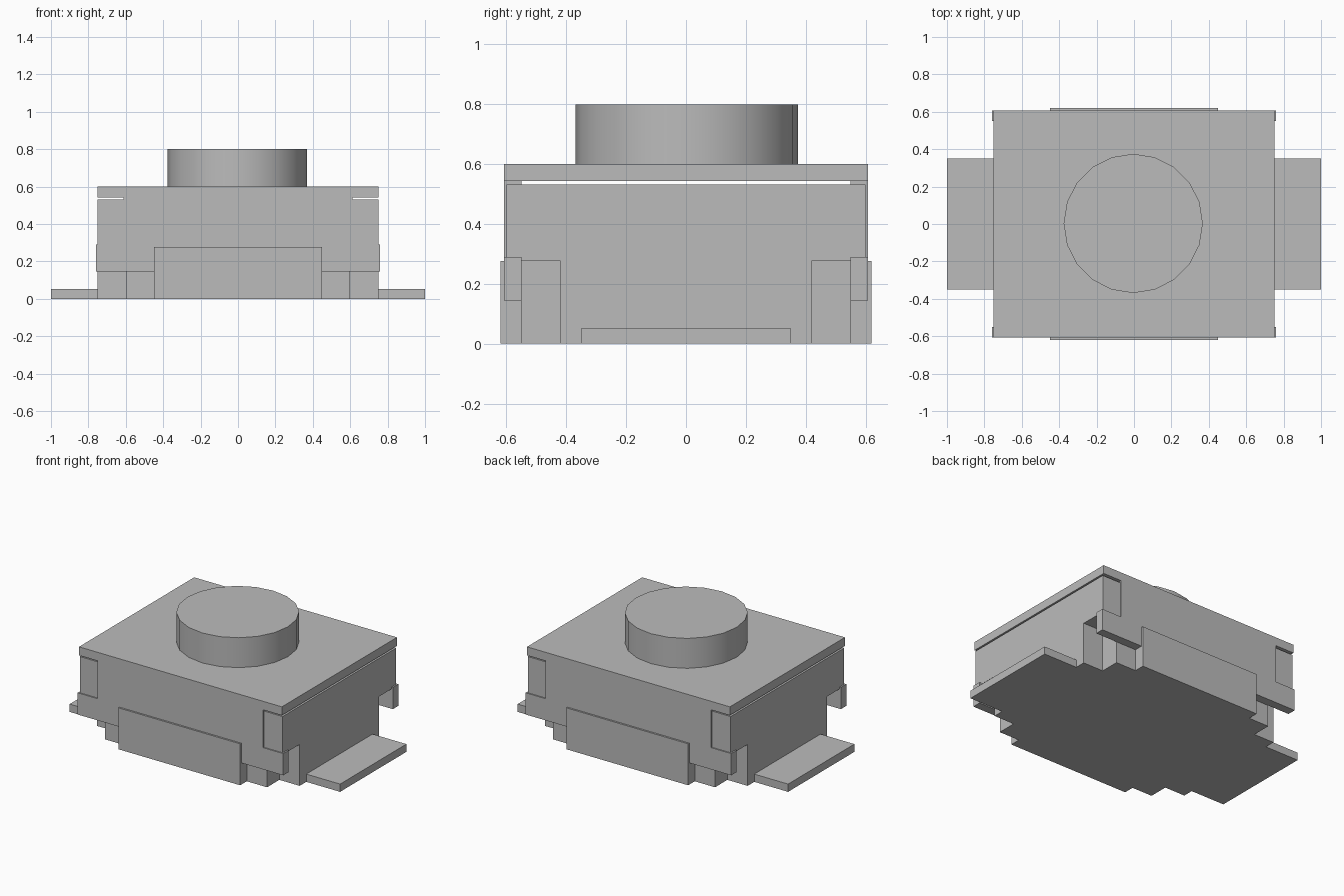
import bpy
import bmesh
from math import radians

cube = bpy.data.objects.get("Cube")
if cube:
    bpy.data.objects.remove(cube, do_unlink=True)

grey = bpy.data.materials.new("plain grey")
grey.use_nodes = True
colour = (0.5, 0.5, 0.5, 1)
grey.diffuse_color = colour
grey.node_tree.nodes["Principled BSDF"].inputs["Base Color"].default_value = colour


def add_prism(name, outline, z0, z1):
    """Extrude a flat outline from z0 to z1."""
    bm = bmesh.new()
    face = bm.faces.new([bm.verts.new((x, y, z0)) for x, y in outline])
    top = bmesh.ops.extrude_face_region(bm, geom=[face])["geom"]
    bmesh.ops.translate(bm, vec=(0, 0, z1 - z0),
                        verts=[v for v in top if isinstance(v, bmesh.types.BMVert)])
    bmesh.ops.recalc_face_normals(bm, faces=bm.faces)
    mesh = bpy.data.meshes.new(name)
    bm.to_mesh(mesh)
    bm.free()
    mesh.materials.append(grey)
    obj = bpy.data.objects.new(name, mesh)
    bpy.context.collection.objects.link(obj)
    return obj


def mirrored(quarter):
    """Mirror the +x +y quarter of an outline into the full loop."""
    half = quarter + [(-x, y) for x, y in reversed(quarter)]
    return half + [(-x, -y) for x, y in half]


def rectangle(x0, x1, y0, y1):
    return [(x0, y0), (x1, y0), (x1, y1), (x0, y1)]


# Housing: stepped base, then the wider upper block
add_prism("stepped_base", mirrored([(0.75, 0.42), (0.6, 0.42), (0.6, 0.55),
                                    (0.45, 0.55), (0.45, 0.62)]), 0, 0.277)
add_prism("upper_housing", mirrored([(0.75, 0.6)]), 0.277, 0.532)

# Metal cover: top plate, and front and back flaps with wide hooks
add_prism("cover_plate", mirrored([(0.75, 0.608)]), 0.543, 0.6)
for side, label in ((-1, "front"), (1, "back")):
    y0, y1 = sorted((side * 0.55, side * 0.608))
    add_prism(label + "_flap", rectangle(-0.612, 0.612, y0, y1), 0.29, 0.543)
    add_prism(label + "_hook_bar", rectangle(-0.76, 0.76, y0, y1), 0.145, 0.29)

# Solder legs
for side, label in ((-1, "right"), (1, "left")):
    x0, x1 = sorted((side * 0.75, side))
    add_prism(label + "_leg", rectangle(x0, x1, -0.35, 0.35), 0, 0.052)

# Round push button
bpy.ops.mesh.primitive_cylinder_add(vertices=20, radius=0.372, depth=0.2,
                                    location=(-0.004, 0.003, 0.7))
button = bpy.context.object
button.name = "push_button"
button.data.materials.append(grey)
bpy.ops.object.shade_smooth_by_angle(angle=radians(35))
